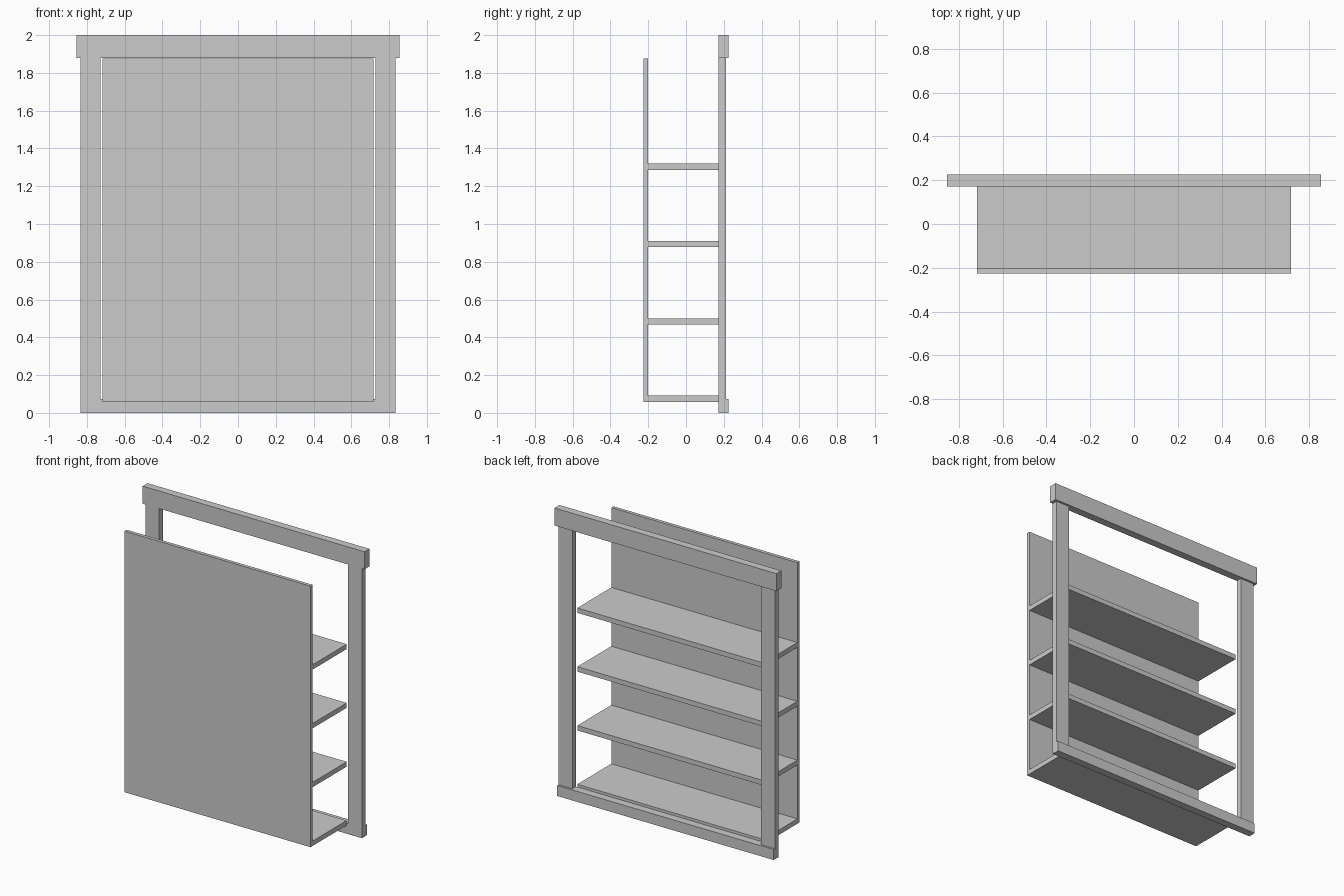
import bpy

if "Cube" in bpy.data.objects:
    bpy.data.objects.remove(bpy.data.objects["Cube"])

grey = bpy.data.materials.new("plain_grey")
grey.diffuse_color = (0.6, 0.6, 0.6, 1)
grey.use_nodes = True
grey.node_tree.nodes["Principled BSDF"].inputs["Base Color"].default_value = grey.diffuse_color


def box(name, x, y, z):
    """Box spanning the given (min, max) ranges."""
    bpy.ops.mesh.primitive_cube_add(size=1, location=[sum(r) / 2 for r in (x, y, z)])
    ob = bpy.context.object
    ob.name = name
    ob.scale = [r[1] - r[0] for r in (x, y, z)]
    bpy.ops.object.transform_apply(location=False, rotation=False, scale=True)
    ob.data.materials.append(grey)
    return ob


# Thin panel closing one side of the cabinet
box("panel", (-0.717, 0.717), (-0.226, -0.202), (0.058, 1.876))

# Shelves between the panel and the face frame
for i, z in enumerate((0.058, 0.467, 0.877, 1.286)):
    box(f"shelf_{i + 1}", (-0.717, 0.717), (-0.202, 0.172), (z, z + 0.034))

# Face frame: two stiles, a sill and an overhanging header
for side, name in ((-1, "left_stile"), (1, "right_stile")):
    box(name, sorted((side * 0.728, side * 0.834)), (0.172, 0.212), (0.073, 1.878))
box("bottom_rail", (-0.834, 0.834), (0.172, 0.226), (0, 0.073))
box("top_rail", (-0.855, 0.855), (0.172, 0.226), (1.878, 2))
